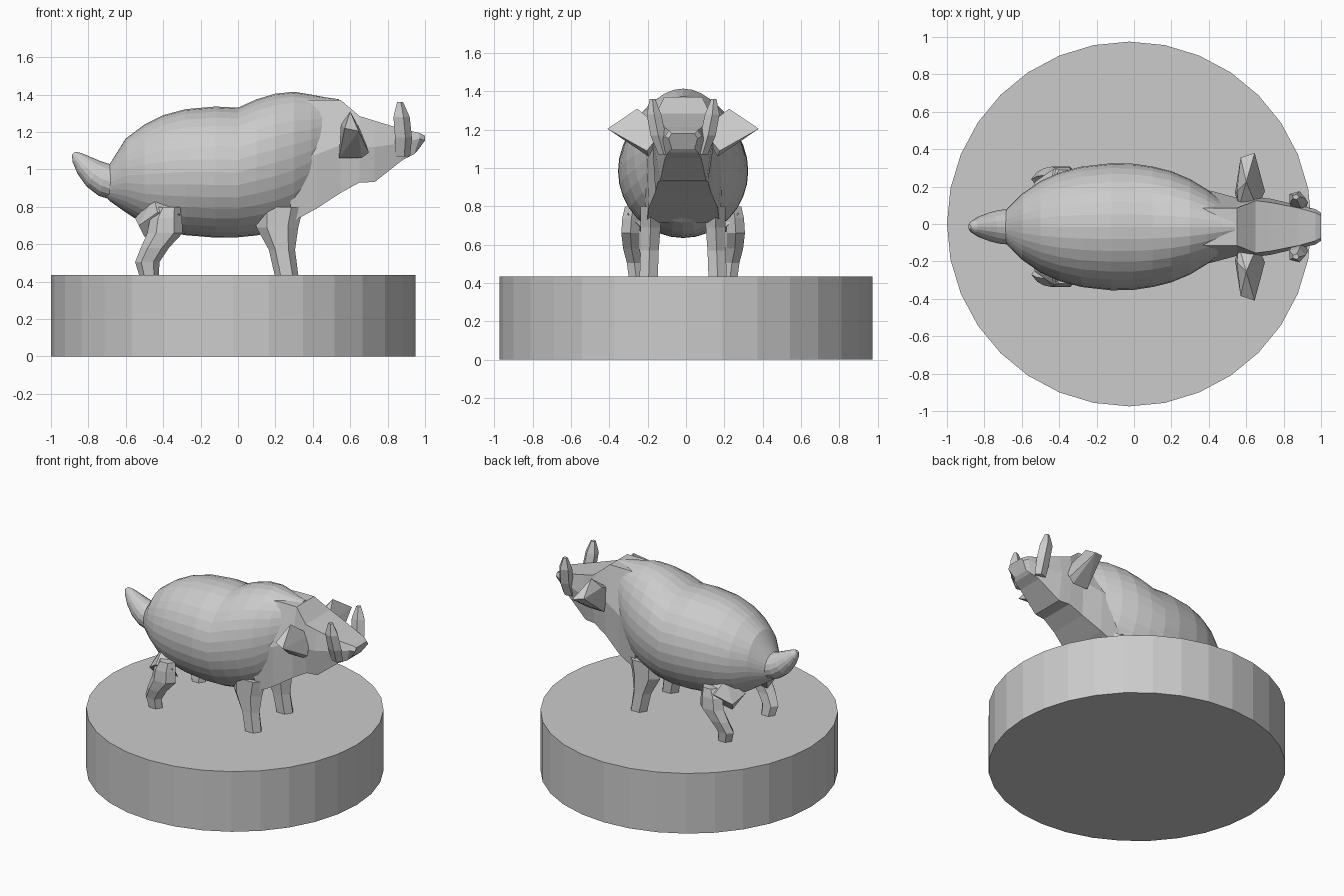
import bpy, bmesh, math

CY = -0.015  # symmetry line of the animal

grey = bpy.data.materials.new("stone grey")
grey.diffuse_color = (0.6, 0.6, 0.6, 1)


def finish(bm, name):
    bmesh.ops.recalc_face_normals(bm, faces=bm.faces)
    mesh = bpy.data.meshes.new(name)
    bm.to_mesh(mesh)
    bm.free()
    mesh.materials.append(grey)
    obj = bpy.data.objects.new(name, mesh)
    bpy.context.collection.objects.link(obj)
    return obj


def loft(name, rings):
    """Skin a list of equal-length point rings and cap both ends."""
    bm = bmesh.new()
    vs = [[bm.verts.new(p) for p in ring] for ring in rings]
    n = len(vs[0])
    for a, b in zip(vs, vs[1:]):
        for i in range(n):
            j = (i + 1) % n
            bm.faces.new((a[i], a[j], b[j], b[i]))
    bm.faces.new(vs[0])
    bm.faces.new(vs[-1])
    return finish(bm, name)


def hull(name, points):
    bm = bmesh.new()
    for p in points:
        bm.verts.new(p)
    res = bmesh.ops.convex_hull(bm, input=bm.verts)
    bmesh.ops.delete(bm, geom=res["geom_interior"], context="VERTS")
    return finish(bm, name)


def upright(x, y, z, rx, ry, n=6, turn=0.0):
    """Horizontal ring used for legs and tusks."""
    return [(x + rx * math.cos(turn + 2 * math.pi * i / n),
             y + ry * math.sin(turn + 2 * math.pi * i / n), z) for i in range(n)]


# Round plinth
bm = bmesh.new()
bmesh.ops.create_cone(bm, cap_ends=True, segments=32, radius1=0.975,
                      radius2=0.975, depth=0.435)
for v in bm.verts:
    v.co.x -= 0.025
    v.co.z += 0.2175
finish(bm, "plinth")

# Barrel body with shoulder hump: x, bottom z, top z, half width
body = [(-0.72, 0.87, 0.99, 0.05), (-0.685, 0.83, 1.03, 0.09), (-0.6, 0.77, 1.165, 0.175),
        (-0.5, 0.705, 1.24, 0.245), (-0.4, 0.67, 1.29, 0.29), (-0.28, 0.648, 1.322, 0.322),
        (-0.12, 0.635, 1.336, 0.34), (0.0, 0.637, 1.33, 0.337), (0.1, 0.647, 1.375, 0.322),
        (0.2, 0.668, 1.405, 0.297), (0.3, 0.715, 1.415, 0.255), (0.39, 0.80, 1.40, 0.20),
        (0.47, 0.90, 1.385, 0.14), (0.54, 1.0, 1.375, 0.09)]
rings = []
for x, lo, hi, w in body:
    rings.append([(x, CY + w * math.cos(2 * math.pi * i / 32),
                   (lo + hi) / 2 + (hi - lo) / 2 * math.sin(2 * math.pi * i / 32))
                  for i in range(32)])
loft("body", rings)

# Faceted neck, head and snout: x, top (w, z), cheek (w, z), jaw (w, z), jaw set-back
head = [(0.28, 0.10, 1.36, 0.22, 1.05, 0.19, 0.715, 0.0),
        (0.42, 0.10, 1.37, 0.19, 1.08, 0.18, 0.79, 0.0),
        (0.55, 0.10, 1.37, 0.155, 1.13, 0.145, 0.875, 0.0),
        (0.65, 0.14, 1.285, 0.16, 1.12, 0.13, 0.93, 0.0),
        (0.73, 0.13, 1.26, 0.15, 1.12, 0.12, 0.932, 0.0),
        (0.88, 0.10, 1.215, 0.115, 1.14, 0.095, 1.05, 0.0),
        (0.97, 0.075, 1.195, 0.095, 1.165, 0.08, 1.08, 0.03),
        (1.0, 0.06, 1.18, 0.075, 1.155, 0.06, 1.10, 0.04)]
rings = []
for x, tw, tz, mw, mz, bw, bz, back in head:
    right = [(x, tw, tz), (x, mw, mz), (x - back, bw, bz)]
    ring = right + [(p, -q, r) for p, q, r in reversed(right)]
    rings.append([(p, CY + q, r) for p, q, r in ring])
loft("head", rings)

# Upturned tail: rings tilt as they follow the curve (x, z, radius, tilt)
rings = []
for x, z, r, tilt in [(-0.67, 0.93, 0.095, 0), (-0.72, 0.945, 0.09, 15),
                      (-0.77, 0.975, 0.078, 30), (-0.82, 1.02, 0.058, 40),
                      (-0.86, 1.063, 0.034, 45), (-0.88, 1.086, 0.012, 45)]:
    t = math.radians(tilt)
    rings.append([(x + r * math.sin(a) * math.sin(t), CY + r * math.cos(a),
                   z + r * math.sin(a) * math.cos(t))
                  for a in [2 * math.pi * i / 16 for i in range(16)]])
loft("tail", rings)

for side, s in (("left", 1), ("right", -1)):
    # Straight front legs: x, y, z, x radius, y radius
    front = [(0.22, 0.17, 0.80, 0.13, 0.06), (0.21, 0.17, 0.69, 0.112, 0.06),
             (0.235, 0.175, 0.57, 0.07, 0.055), (0.26, 0.18, 0.43, 0.063, 0.055)]
    loft(side + "_front_leg", [upright(x, CY + s * y, z, a, b)
                               for x, y, z, a, b in front])

    # Bent hind legs
    hind = [(-0.37, 0.26, 0.80, 0.06, 0.05), (-0.385, 0.27, 0.74, 0.085, 0.055),
            (-0.39, 0.275, 0.66, 0.095, 0.055), (-0.445, 0.27, 0.58, 0.075, 0.05),
            (-0.485, 0.255, 0.505, 0.065, 0.045), (-0.475, 0.245, 0.43, 0.052, 0.045)]
    loft(side + "_hind_leg", [upright(x, CY + s * y, z, a, b)
                              for x, y, z, a, b in hind])

    # Haunch linking hind leg and belly
    hull(side + "_haunch", [(x, CY + s * y, z) for x, y, z in
                            [(-0.55, 0.12, 0.74), (-0.53, 0.24, 0.70), (-0.43, 0.31, 0.77),
                             (-0.31, 0.29, 0.76), (-0.33, 0.2, 0.67), (-0.5, 0.2, 0.64),
                             (-0.45, 0.2, 0.85)]])

    # Ears spreading sideways
    hull(side + "_ear", [(x, CY + s * y, z) for x, y, z in
                         [(0.56, 0.10, 1.20), (0.66, 0.10, 1.20), (0.60, 0.24, 1.31),
                          (0.55, 0.19, 1.24), (0.54, 0.18, 1.06), (0.66, 0.18, 1.06),
                          (0.70, 0.19, 1.09), (0.57, 0.37, 1.22), (0.645, 0.395, 1.205)]])

    # Tusks pointing up beside the snout
    tusk = [(0.875, 0.10, 1.07, 0.045, 0.03), (0.88, 0.13, 1.17, 0.05, 0.042),
            (0.87, 0.152, 1.28, 0.048, 0.04), (0.865, 0.16, 1.36, 0.018, 0.015)]
    loft(side + "_tusk", [upright(x, CY + s * y, z, a, b, 5)
                          for x, y, z, a, b in tusk])
